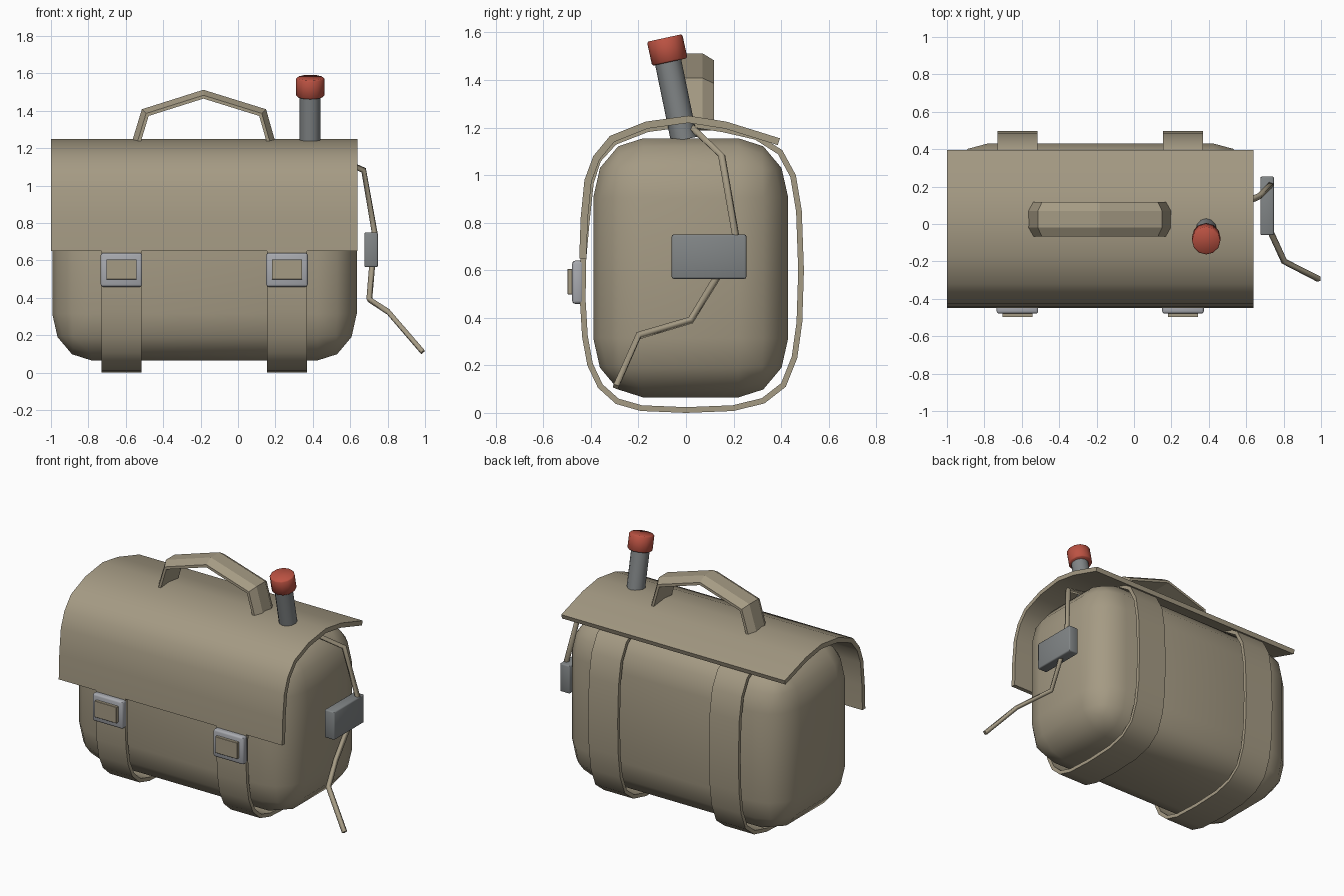
import bpy, bmesh, math
from mathutils import Vector

cube = bpy.data.objects.get("Cube")
if cube:
    bpy.data.objects.remove(cube, do_unlink=True)


def material(name, rgb):
    m = bpy.data.materials.new(name)
    m.use_nodes = True
    m.diffuse_color = (*rgb, 1)
    m.node_tree.nodes["Principled BSDF"].inputs["Base Color"].default_value = (*rgb, 1)
    return m


CANVAS = material("tan canvas", (0.375, 0.325, 0.23))
METAL = material("grey metal", (0.22, 0.235, 0.24))
BUCKLE = material("light steel", (0.39, 0.40, 0.43))
RED = material("red cap", (0.50, 0.085, 0.055))


def finish(name, bm, mat, smooth=True):
    bmesh.ops.recalc_face_normals(bm, faces=bm.faces[:])
    mesh = bpy.data.meshes.new(name)
    bm.to_mesh(mesh)
    bm.free()
    mesh.materials.append(mat)
    ob = bpy.data.objects.new(name, mesh)
    bpy.context.collection.objects.link(ob)
    if smooth:
        bpy.ops.object.select_all(action='DESELECT')
        ob.select_set(True)
        bpy.context.view_layer.objects.active = ob
        bpy.ops.object.shade_smooth_by_angle(angle=math.radians(46))
    return ob


def box(name, lo, hi, mat, radii, segments=1):
    """Box between two corners, its edges rounded by a radius per axis."""
    lo, hi, r = Vector(lo), Vector(hi), Vector(radii)
    bm = bmesh.new()
    bmesh.ops.create_cube(bm, size=1)
    size = hi - lo
    bmesh.ops.scale(bm, verts=bm.verts, vec=[size[i] / r[i] for i in range(3)])
    bmesh.ops.bevel(bm, geom=bm.edges[:], offset=1, segments=segments,
                    profile=0.5, affect='EDGES')
    bmesh.ops.scale(bm, verts=bm.verts, vec=r)
    bmesh.ops.translate(bm, verts=bm.verts, vec=(lo + hi) / 2)
    return finish(name, bm, mat, segments > 1)


def sweep(name, path, section, mat, across='x', closed=False, smooth=True):
    """Sweep (sideways, depth) section points along a path lying in a vertical plane."""
    pts = [Vector(p) for p in path]
    n = len(pts)
    bm = bmesh.new()
    rings = []
    for i, p in enumerate(pts):
        a = pts[i - 1] if i or closed else None
        b = pts[(i + 1) % n] if i < n - 1 or closed else None
        t0 = (p - a).normalized() if a else (b - p).normalized()
        t1 = (b - p).normalized() if b else t0
        t = (t0 + t1).normalized()
        normal = Vector((-t.y, t.x)) / max(t.dot(t0), 0.5)
        ring = []
        for side, depth in section:
            q = p - normal * depth
            ring.append(bm.verts.new((side, q.x, q.y) if across == 'x' else (q.x, side, q.y)))
        rings.append(ring)
    k = len(section)
    for i in range(n if closed else n - 1):
        r0, r1 = rings[i], rings[(i + 1) % n]
        for j in range(k):
            bm.faces.new((r0[j], r0[(j + 1) % k], r1[(j + 1) % k], r1[j]))
    if not closed:
        bm.faces.new(rings[0])
        bm.faces.new(rings[-1])
    return finish(name, bm, mat, smooth)


def strip(x0, x1, depth):
    return [(x0, 0), (x1, 0), (x1, depth), (x0, depth)]


def rod(name, start, end, radius, mat, bevel=0):
    """Solid cylinder between two points."""
    start, end = Vector(start), Vector(end)
    axis = end - start
    bm = bmesh.new()
    bmesh.ops.create_cone(bm, cap_ends=True, segments=12, radius1=radius,
                          radius2=radius, depth=axis.length)
    if bevel:
        rims = [e for e in bm.edges if any(len(f.verts) > 4 for f in e.link_faces)]
        bmesh.ops.bevel(bm, geom=rims, offset=bevel, segments=1, affect='EDGES')
    ob = finish(name, bm, mat)
    ob.rotation_euler = axis.to_track_quat('Z', 'Y').to_euler()
    ob.location = (start + end) / 2
    return ob


# Padded bag
box("bag_body", (-0.993, -0.39, 0.065), (0.635, 0.43, 1.155), CANVAS, (0.21, 0.21, 0.25), 3)

# Cover flap, from the front hem over the top to the back
flap = [(-0.449, 0.65), (-0.443, 0.82), (-0.427, 0.98), (-0.39, 1.08), (-0.32, 1.165),
        (-0.17, 1.225), (0.01, 1.25), (0.17, 1.225), (0.395, 1.155)]
sweep("cover_flap", flap, strip(-1, 0.638, 0.03), CANVAS)

# Straps looping round the bag, with buckles
loop = [(0, 0), (-0.19, 0.008), (-0.295, 0.038), (-0.37, 0.105), (-0.415, 0.2),
        (-0.437, 0.32), (-0.446, 0.47), (-0.445, 0.63), (-0.43, 0.8), (-0.412, 0.97),
        (-0.38, 1.07), (-0.308, 1.149), (-0.165, 1.205), (0.01, 1.228), (0.16, 1.204),
        (0.3, 1.172), (0.405, 1.105), (0.462, 1), (0.487, 0.85), (0.496, 0.6),
        (0.489, 0.38), (0.468, 0.23), (0.42, 0.11), (0.33, 0.04), (0.2, 0.008)]
for side, x in (("right", -0.623), ("left", 0.262)):
    sweep(side + "_strap", loop, strip(x - 0.108, x + 0.108, 0.024), CANVAS, closed=True)
    box(side + "_buckle", (x - 0.111, -0.479, 0.459), (x + 0.111, -0.432, 0.64),
        BUCKLE, (0.012, 0.012, 0.012), 2)
    box(side + "_buckle_tab", (x - 0.081, -0.498, 0.498), (x + 0.081, -0.46, 0.606),
        CANVAS, (0.002, 0.002, 0.002))

# Carry handle with chamfered edges
arch = [(-0.577, 1.2), (-0.514, 1.408), (-0.185, 1.512), (0.15, 1.408), (0.209, 1.2)]
grip = [(-0.02, 0), (0.07, 0), (0.118, 0.028), (0.118, 0.045), (-0.068, 0.045), (-0.068, 0.028)]
sweep("carry_handle", arch, grip, CANVAS, across='y', smooth=False)

# Leaning tube with a cap
rod("tube", (0.386, -0.008, 1.15), (0.386, -0.08, 1.5), 0.056, METAL)
rod("tube_cap", (0.386, -0.068, 1.476), (0.386, -0.09, 1.577), 0.076, RED, 0.006)

# Cable from the tube through the side box
cable = bpy.data.curves.new("cable", 'CURVE')
cable.dimensions = '3D'
cable.bevel_depth = 0.017
cable.bevel_resolution = 0
cable.use_fill_caps = True
route = [(0.39, 0.02, 1.205), (0.672, 0.15, 1.082), (0.732, 0.21, 0.74), (0.717, 0.13, 0.57),
         (0.702, 0.02, 0.39), (0.803, -0.2, 0.325), (0.988, -0.295, 0.11)]
spline = cable.splines.new('POLY')
spline.points.add(len(route) - 1)
for point, co in zip(spline.points, route):
    point.co = (*co, 1)
cable.materials.append(CANVAS)
bpy.context.collection.objects.link(bpy.data.objects.new("cable", cable))

box("cable_box", (0.676, -0.06, 0.564), (0.748, 0.254, 0.75), METAL, (0.008, 0.008, 0.008), 2)
